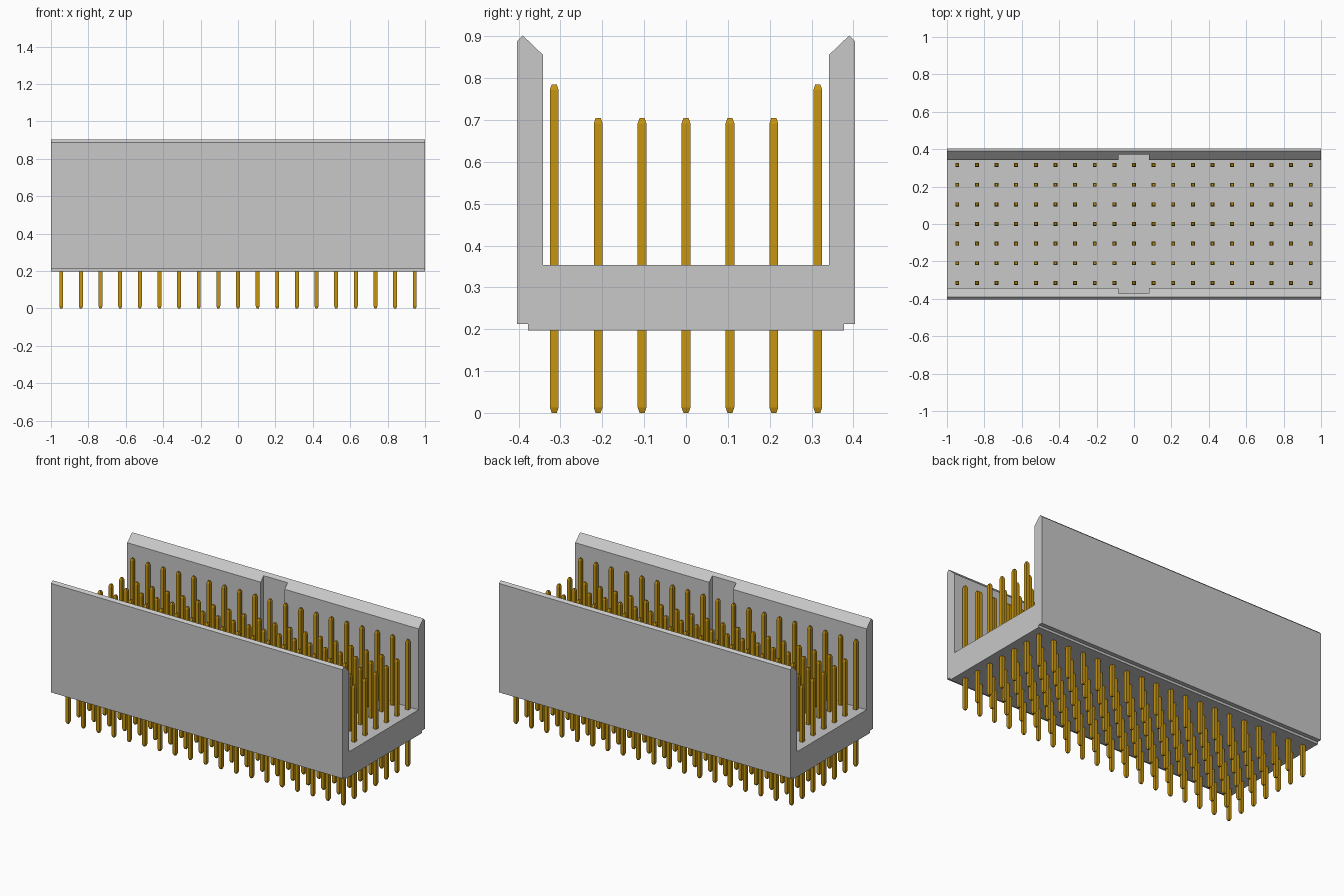
import bpy
import bmesh

cube = bpy.data.objects.get("Cube")
if cube:
    bpy.data.objects.remove(cube, do_unlink=True)


def make_material(name, rgb, metallic=0.0):
    mat = bpy.data.materials.new(name)
    mat.use_nodes = True
    mat.diffuse_color = (*rgb, 1)
    bsdf = mat.node_tree.nodes["Principled BSDF"]
    bsdf.inputs["Base Color"].default_value = (*rgb, 1)
    bsdf.inputs["Metallic"].default_value = metallic
    return mat


def make_object(name, bm, mat):
    bmesh.ops.recalc_face_normals(bm, faces=bm.faces[:])
    mesh = bpy.data.meshes.new(name)
    bm.to_mesh(mesh)
    bm.free()
    mesh.materials.append(mat)
    obj = bpy.data.objects.new(name, mesh)
    bpy.context.collection.objects.link(obj)
    return obj


grey = make_material("light grey plastic", (0.58, 0.58, 0.58))
gold = make_material("gold metal", (0.57, 0.30, 0.005))

FLOOR = 0.354    # height of the tray floor
PITCH = 0.105    # spacing of the pins
HALF_LEN = 1.0

# Housing: mirrored U profile extruded along x
half = [(0.378, 0.197), (0.378, 0.212), (0.404, 0.212), (0.404, 0.888),
        (0.390, 0.902), (0.342, 0.856), (0.342, FLOOR)]
profile = half + [(-y, z) for y, z in reversed(half)]
bm = bmesh.new()
face = bm.faces.new([bm.verts.new((-HALF_LEN, y, z)) for y, z in profile])
ext = bmesh.ops.extrude_face_region(bm, geom=[face])
moved = [g for g in ext["geom"] if isinstance(g, bmesh.types.BMVert)]
bmesh.ops.translate(bm, verts=moved, vec=(2 * HALF_LEN, 0, 0))
housing = make_object("housing", bm, grey)

# Keying slots in the middle of both inner walls
bm = bmesh.new()
bmesh.ops.create_cube(bm, size=1)
bmesh.ops.scale(bm, verts=bm.verts[:], vec=(0.164, 0.744, 0.8))
bmesh.ops.translate(bm, verts=bm.verts[:], vec=(-0.002, 0, FLOOR + 0.4))
cutter = make_object("slot_cutter", bm, grey)
cutter.hide_render = True
mod = housing.modifiers.new("key_slots", "BOOLEAN")
mod.operation = "DIFFERENCE"
mod.solver = "EXACT"
mod.object = cutter
bpy.context.view_layer.objects.active = housing
housing.select_set(True)
bpy.ops.object.modifier_apply(modifier=mod.name)
bpy.data.objects.remove(cutter, do_unlink=True)


# Pins: square posts with tapered tips at both ends
def add_pin(bm, x, y, top):
    wide, tip, taper = 0.0105, 0.006, 0.013
    rings = []
    for r, z in ((tip, 0), (wide, taper), (wide, top - taper), (tip, top)):
        rings.append([bm.verts.new((x + sx * r, y + sy * r, z))
                      for sx, sy in ((-1, -1), (1, -1), (1, 1), (-1, 1))])
    for a, b in zip(rings, rings[1:]):
        for i in range(4):
            j = (i + 1) % 4
            bm.faces.new((a[i], a[j], b[j], b[i]))
    bm.faces.new(rings[0][::-1])
    bm.faces.new(rings[-1])


# Seven rows of nineteen pins; the outer rows stand taller
for row in range(-3, 4):
    bm = bmesh.new()
    for col in range(-9, 10):
        add_pin(bm, col * PITCH, row * PITCH, 0.785 if abs(row) == 3 else 0.705)
    make_object(f"pin_row_{row + 4}", bm, gold)
